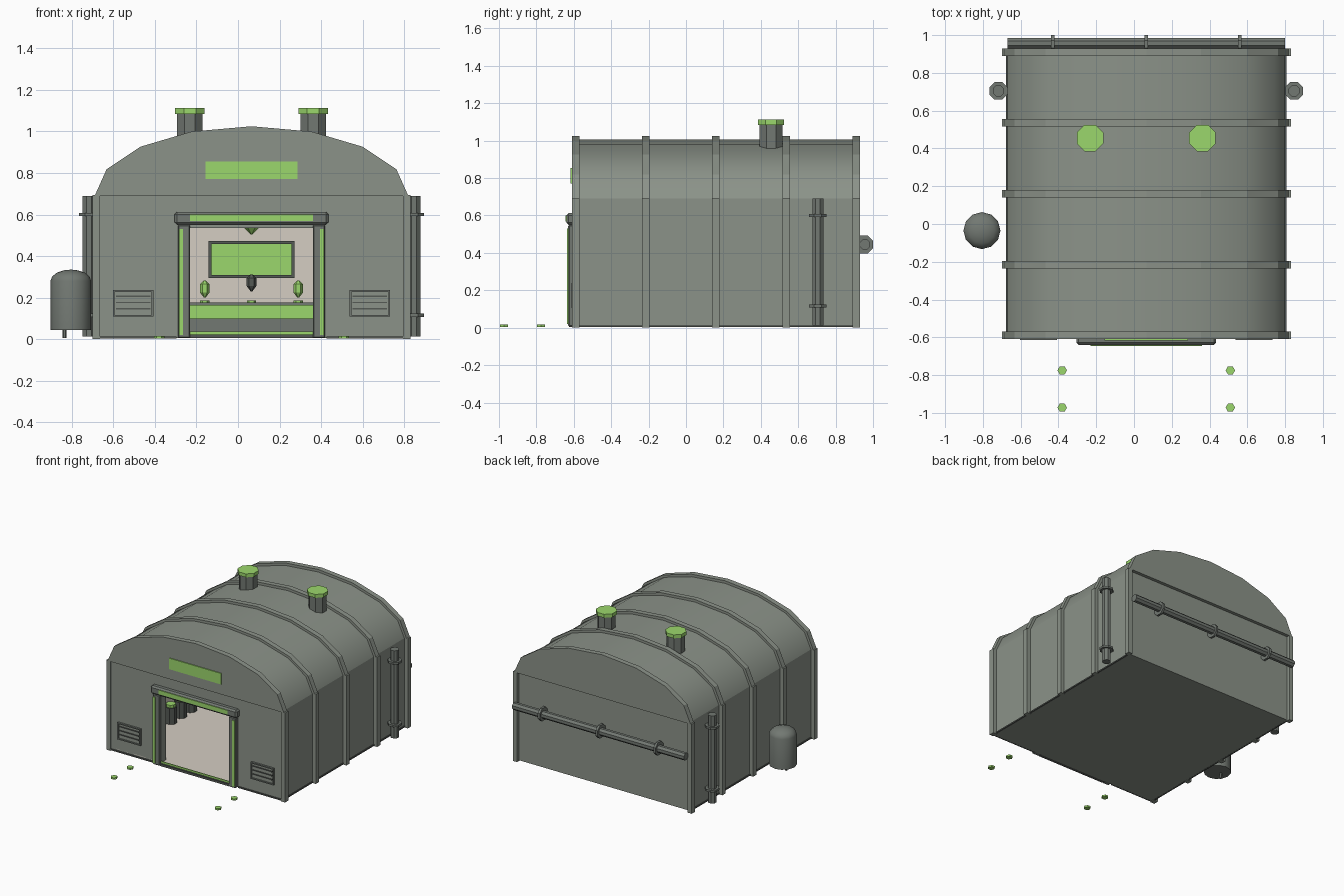
import bpy, bmesh, math
from mathutils import Matrix, Vector

cube = bpy.data.objects.get("Cube")
if cube:
    bpy.data.objects.remove(cube, do_unlink=True)


def material(name, r, g, b):
    m = bpy.data.materials.new(name)
    m.use_nodes = True
    m.diffuse_color = (r, g, b, 1)
    m.node_tree.nodes["Principled BSDF"].inputs["Base Color"].default_value = (r, g, b, 1)
    return m


GREY = material("wall grey", .26, .29, .25)
METAL = material("pipe grey", .17, .19, .17)
DARK = material("dark trim", .09, .1, .09)
GREEN = material("light green", .33, .68, .15)
BEIGE = material("interior beige", .66, .61, .54)

CX = .065          # centre line of the building
FRONT, BACK = -.61, .93
EAVE = .69


def finish(name, bm, mat, smooth=None):
    bmesh.ops.recalc_face_normals(bm, faces=bm.faces)
    me = bpy.data.meshes.new(name)
    bm.to_mesh(me)
    bm.free()
    me.materials.append(mat)
    ob = bpy.data.objects.new(name, me)
    bpy.context.collection.objects.link(ob)
    if smooth:
        bpy.ops.object.select_all(action='DESELECT')
        ob.select_set(True)
        bpy.context.view_layer.objects.active = ob
        bpy.ops.object.shade_smooth_by_angle(angle=math.radians(smooth))
    return ob


def box(name, x, y, z, mat, bevel=0):
    """Box from (low, high) pairs."""
    bm = bmesh.new()
    bmesh.ops.create_cube(bm, size=1)
    for v in bm.verts:
        v.co = Vector([(r[0] + r[1]) / 2 + c * (r[1] - r[0]) for r, c in zip((x, y, z), v.co)])
    if bevel:
        bmesh.ops.bevel(bm, geom=bm.edges[:], offset=bevel, segments=1, affect='EDGES')
    return finish(name, bm, mat)


def rod(name, start, end, r1, mat, sides=8, r2=None, smooth=None):
    """Prism or cone between two points."""
    a, b = Vector(start), Vector(end)
    bm = bmesh.new()
    bmesh.ops.create_cone(bm, cap_ends=True, segments=sides, radius1=r1,
                          radius2=r1 if r2 is None else r2, depth=(b - a).length)
    turn = (b - a).to_track_quat('Z', 'Y').to_matrix().to_4x4()
    bm.transform(Matrix.Translation((a + b) / 2) @ turn @ Matrix.Rotation(math.pi / sides, 4, 'Z'))
    return finish(name, bm, mat, smooth)


def vault(name, a, h, y0, y1, mat, smooth=None):
    """Half-ellipse prism above the eaves."""
    bm = bmesh.new()
    arc = [(CX + a * math.cos(i * math.pi / 8), EAVE + h * math.sin(i * math.pi / 8)) for i in range(9)]
    face = bm.faces.new([bm.verts.new((x, y0, z)) for x, z in arc])
    new = bmesh.ops.extrude_face_region(bm, geom=[face])["geom"]
    bmesh.ops.translate(bm, vec=(0, y1 - y0, 0), verts=[v for v in new if isinstance(v, bmesh.types.BMVert)])
    return finish(name, bm, mat, smooth)


def frame(name, x, y, z, t, mat):
    """Rectangular border facing the front."""
    for part, xs, zs in (("left", (x[0], x[0] + t), z), ("right", (x[1] - t, x[1]), z),
                         ("top", (x[0] + t, x[1] - t), (z[1] - t, z[1])),
                         ("bottom", (x[0] + t, x[1] - t), (z[0], z[0] + t))):
        box(f"{name}_{part}", xs, y, zs, mat)


# Shell with the door opening
XL, XR = CX - .735, CX + .735
DL, DR, DTOP = CX - .295, CX + .295, .535
WF, WB = -.6, .905
box("floor_slab", (XL, XR), (WF, WB), (.005, .02), GREY)
box("left_wall", (XR - .05, XR), (WF, WB), (.02, EAVE), GREY)
box("right_wall", (XL, XL + .05), (WF, WB), (.02, EAVE), GREY)
box("back_wall", (XL + .05, XR - .05), (WB - .05, WB), (.02, EAVE), GREY)
box("front_wall_right", (XL + .05, DL), (WF, WF + .05), (.02, EAVE), GREY)
box("front_wall_left", (DR, XR - .05), (WF, WF + .05), (.02, EAVE), GREY)
box("front_wall_top", (DL, DR), (WF, WF + .05), (DTOP, EAVE), GREY)
vault("roof", .735, .315, WF, WB, GREY, 40)

# Interior lining
IL, IR, IF, IB = XL + .05, XR - .05, WF + .05, WB - .05
box("room_floor", (IL, IR), (WF, IB), (.02, .025), BEIGE)
box("room_ceiling", (IL, IR), (IF, IB), (.62, .65), BEIGE)
box("room_back", (IL, IR), (IB - .006, IB), (.025, .62), BEIGE)
for side, x in (("right", IL), ("left", IR - .006)):
    box(f"room_side_{side}", (x, x + .006), (IF, IB), (.025, .62), BEIGE)

# Ribs: roof hoops and wall posts
for i in range(5):
    y = FRONT + i * (BACK - FRONT - .04) / 4
    vault(f"roof_rib_{i}", .755, .335, y, y + .04, GREY)
    for side, s in (("left", 1), ("right", -1)):
        xs = sorted((CX + s * .73, CX + s * .765))
        box(f"{side}_post_{i}", xs, (y, y + .04), (0, EAVE + .003), GREY)
for side, s in (("left", 1), ("right", -1)):
    box(f"{side}_sill", sorted((CX + s * .73, CX + s * .742)), (FRONT, BACK - .02), (.004, .014), DARK)
    box(f"front_sill_{side}", sorted((CX + s * .36, CX + s * .735)), (FRONT + .002, WF), (.004, .014), DARK)

# Door surround with light strips
box("door_lintel", (CX - .37, CX + .37), (-.64, -.59), (.55, .613), METAL, .012)
box("lintel_light", (CX - .295, CX + .295), (-.645, -.638), (.568, .6), GREEN)
for side, s in (("left", 1), ("right", -1)):
    box(f"door_jamb_{side}", sorted((CX + s * .295, CX + s * .355)), (-.63, -.59), (.005, .55), METAL, .006)
    box(f"jamb_light_{side}", sorted((CX + s * .33, CX + s * .35)), (-.637, -.628), (.02, .53), GREEN)
box("door_threshold", (DL, DR), (-.625, WF), (.005, .022), DARK)
box("threshold_light", (DL, DR), (-.612, -.605), (.022, .036), GREEN)

# Front sign panel
box("sign_panel", (CX - .222, CX + .222), (-.617, FRONT), (.77, .855), GREEN)

# Louvred vents
for side, s in (("left", 1), ("right", -1)):
    c = CX + s * .57
    box(f"vent_back_{side}", (c - .09, c + .09), (-.606, WF), (.115, .23), GREY)
    frame(f"vent_frame_{side}", (c - .098, c + .098), (-.615, WF), (.108, .237), .009, METAL)
    for i in range(3):
        z = .142 + i * .031
        box(f"vent_slat_{side}_{i}", (c - .083, c + .083), (-.613, -.605), (z, z + .007), DARK)

# Roof chimneys
for side, s in (("left", 1), ("right", -1)):
    x, y = CX + s * .297, .455
    rod(f"chimney_{side}", (x, y, .92), (x, y, 1.09), .066, METAL)
    rod(f"chimney_cap_{side}", (x, y, 1.085), (x, y, 1.112), .076, GREEN)

# Rear horizontal pipe and clamps
rod("rear_pipe", (XL, .957, .445), (XR, .957, .445), .029, METAL)
for i in (-1, 0, 1):
    x = CX + i * .495
    rod(f"rear_pipe_clamp_{i + 1}", (x - .009, .951, .445), (x + .009, .951, .445), .053, METAL)

# Side downpipes and clamps
for side, s in (("left", 1), ("right", -1)):
    x, y = CX + s * .783, .705
    rod(f"downpipe_{side}", (x, y, .012), (x, y, EAVE), .032, METAL)
    for i, z in enumerate((.115, .6)):
        rod(f"downpipe_clamp_{side}_{i}", (x, y, z - .008), (x, y, z + .008), .051, METAL)

# Side tank: lathed body with domed top
TX, TY = -.805, -.035
bm = bmesh.new()
profile = [(0, .045), (.098, .045), (.098, .28)]
profile += [(.098 * math.cos(t), .28 + .055 * math.sin(t)) for t in (.4, .8, 1.2)] + [(0, .335)]
verts = [bm.verts.new((r, 0, z)) for r, z in profile]
edges = [bm.edges.new(pair) for pair in zip(verts, verts[1:])]
bmesh.ops.spin(bm, geom=verts + edges, cent=(0, 0, 0), axis=(0, 0, 1), angle=math.tau, steps=12)
bmesh.ops.remove_doubles(bm, verts=bm.verts, dist=.0005)
bm.transform(Matrix.Translation((TX, TY, 0)))
finish("side_tank", bm, METAL, 40)
rod("tank_drain", (TX - .03, TY, .005), (TX - .03, TY, .05), .01, METAL, 6)

# Ground marker lights
for x in (CX - .445, CX + .445):
    for i, y in enumerate((-.775, -.972)):
        rod(f"ground_light_{'left' if x > 0 else 'right'}_{i}", (x, y, .003), (x, y, .016), .025, GREEN, 6)

# Interior wall screen and counter
SY = IB - .006
box("wall_screen", (CX - .195, CX + .195), (SY - .02, SY), (.305, .46), GREEN)
frame("screen_frame", (CX - .207, CX + .207), (SY - .03, SY), (.295, .472), .014, DARK)
box("counter_base", (DL - .05, DR + .05), (.6, .8), (.025, .1), METAL)
box("counter_body", (DL - .05, DR + .05), (.62, .8), (.1, .165), METAL)
box("counter_light", (DL - .05, DR + .05), (.612, .62), (.1, .165), GREEN)
box("counter_top", (DL - .05, DR + .05), (.62, .8), (.165, .177), METAL)

# Interior lamps and canisters
for i in (-1, 0, 1):
    x = CX + i * .225
    rod(f"counter_button_{i + 1}", (x, .7, .177), (x, .7, .187), .022, GREEN, 6)
    z, mat = (.24, GREEN) if i else (.27, DARK)
    rod(f"lamp_body_{i + 1}", (x, .75, z - .015), (x, .75, z + .025), .023, mat, 6)
    rod(f"lamp_tip_{i + 1}", (x, .75, z - .015), (x, .75, z - .04), .023, mat, 6, .004)
    rod(f"lamp_cap_{i + 1}", (x, .75, z + .025), (x, .75, z + .042), .023, mat, 6, .006)
rod("ceiling_lamp", (CX, .3, .56), (CX, .3, .505), .06, GREEN, 6, .004)
for i in range(3):
    x, y = -.56, -.02 + i * .12
    rod(f"canister_{i}", (x, y, .025), (x, y, .15), .045, DARK, 8)
    rod(f"canister_lid_{i}", (x, y, .15), (x, y, .17), .035, GREEN, 8)
